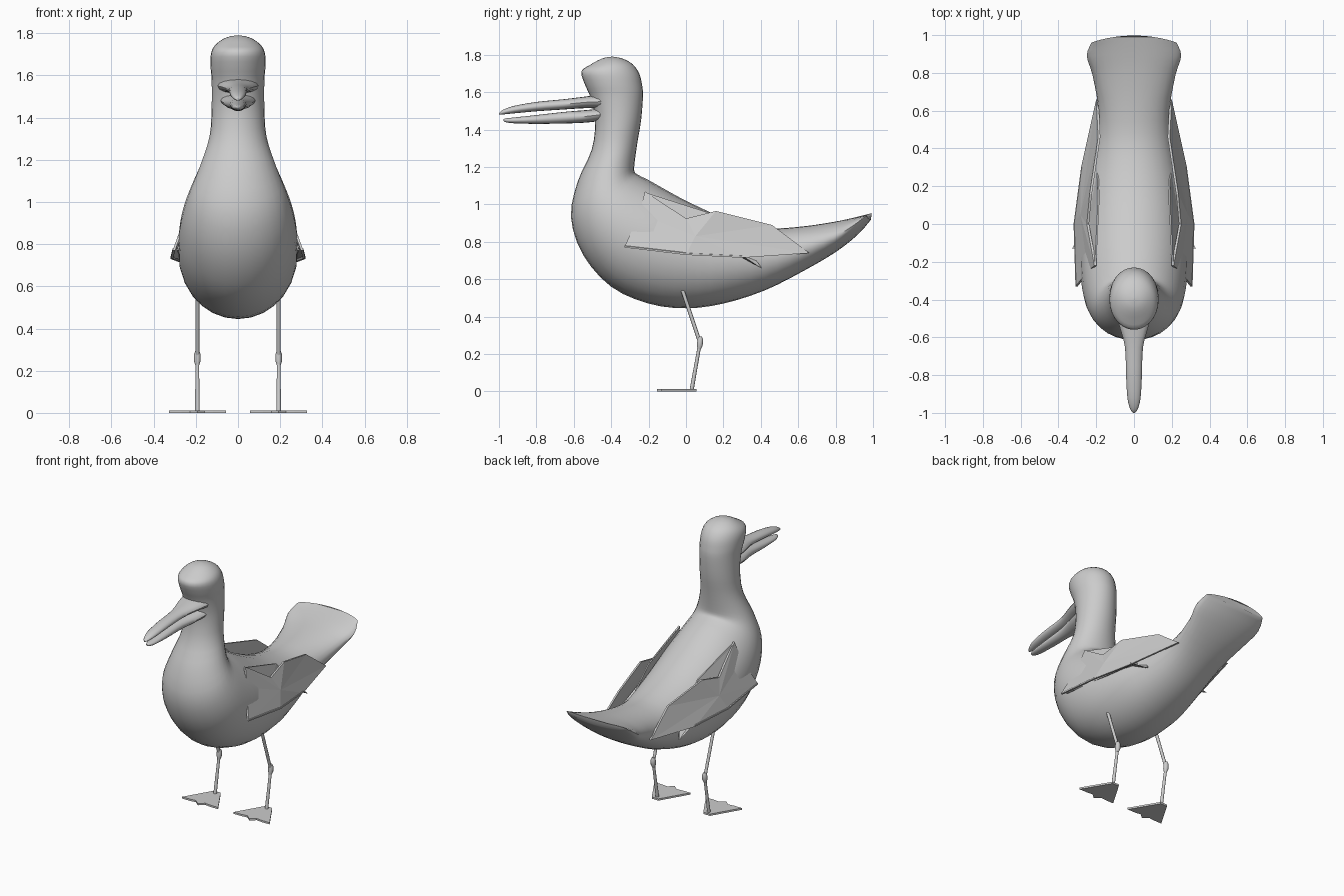
import bpy, bmesh
from math import sin, cos, pi
from mathutils import Vector

if "Cube" in bpy.data.objects:
    bpy.data.objects.remove(bpy.data.objects["Cube"], do_unlink=True)

GREY = (0.6, 0.6, 0.6, 1)
grey = bpy.data.materials.new("plain_grey")
grey.diffuse_color = GREY
grey.use_nodes = True
grey.node_tree.nodes["Principled BSDF"].inputs["Base Color"].default_value = GREY


def finish(bm, name, smooth=None):
    bmesh.ops.recalc_face_normals(bm, faces=bm.faces)
    mesh = bpy.data.meshes.new(name)
    bm.to_mesh(mesh)
    bm.free()
    mesh.materials.append(grey)
    ob = bpy.data.objects.new(name, mesh)
    bpy.context.collection.objects.link(ob)
    if smooth:
        bpy.ops.object.select_all(action='DESELECT')
        ob.select_set(True)
        bpy.context.view_layer.objects.active = ob
        bpy.ops.object.shade_smooth_by_angle(angle=smooth)
    return ob


def spline(rows, steps):
    """Catmull-Rom refinement of a list of number tuples."""
    pts = [Vector(r) for r in rows]
    out = []
    for i in range(len(pts) - 1):
        a, b, c, d = pts[max(i - 1, 0)], pts[i], pts[i + 1], pts[min(i + 2, len(pts) - 1)]
        for k in range(steps):
            t = k / steps
            out.append(0.5 * (2 * b + (c - a) * t + (2 * a - 5 * b + 4 * c - d) * t * t
                              + (3 * b - a - 3 * c + d) * t ** 3))
    return out + [pts[-1]]


def loft(name, sections, sides=28, steps=3, smooth=0.7, bow=0):
    """Skin ellipses given as (upper y, upper z, lower y, lower z, half width)."""
    bm = bmesh.new()
    rings = []
    for uy, uz, ly, lz, w in spline(sections, steps):
        ring = []
        for k in range(sides):
            a = 2 * pi * k / sides
            s = (1 + sin(a)) / 2
            y = ly + (uy - ly) * s
            if y > 0.8:
                y -= bow * cos(a) ** 2 * (y - 0.8) / 0.2
            ring.append(bm.verts.new((w * cos(a), y, lz + (uz - lz) * s)))
        rings.append(ring)
    for r, q in zip(rings, rings[1:]):
        for k in range(sides):
            n = (k + 1) % sides
            bm.faces.new((r[k], r[n], q[n], q[k]))
    bm.faces.new(rings[0])
    bm.faces.new(rings[-1])
    return finish(bm, name, smooth)


def plate(name, points, offset, fan=None):
    """Thin plate: an outline fanned around an optional inner point."""
    bm = bmesh.new()
    v = [bm.verts.new(p) for p in points]
    if fan:
        hub = bm.verts.new(fan)
        faces = [bm.faces.new((hub, v[i], v[(i + 1) % len(v)])) for i in range(len(v))]
    else:
        faces = [bm.faces.new(v)]
    geo = bmesh.ops.extrude_face_region(bm, geom=faces, use_keep_orig=True)["geom"]
    moved = [g for g in geo if isinstance(g, bmesh.types.BMVert)]
    bmesh.ops.translate(bm, verts=moved, vec=offset)
    return finish(bm, name)


def rod(name, a, b, r1, r2, sides=10):
    a, b = Vector(a), Vector(b)
    bm = bmesh.new()
    bmesh.ops.create_cone(bm, cap_ends=True, segments=sides, radius1=r1, radius2=r2,
                          depth=(b - a).length)
    turn = (b - a).to_track_quat('Z', 'Y').to_matrix().to_4x4()
    bm.transform(turn)
    bmesh.ops.translate(bm, verts=bm.verts, vec=(a + b) / 2)
    return finish(bm, name, 0.7)


# Body, from tail through breast and neck to crown
loft("body", [
    (.998, .955, .99, .92, .225), (.9, .93, .92, .84, .25),
    (.78, .905, .8, .745, .22), (.6, .88, .62, .64, .19),
    (.42, .875, .42, .54, .205), (.2, .93, .2, .47, .25),
    (0, 1.02, 0, .445, .275), (-.12, 1.085, -.2, .47, .285),
    (-.2, 1.13, -.4, .56, .28), (-.25, 1.155, -.55, .73, .26),
    (-.275, 1.175, -.615, .93, .225), (-.275, 1.22, -.58, 1.12, .18),
    (-.26, 1.33, -.505, 1.29, .135), (-.24, 1.45, -.485, 1.45, .125),
    (-.23, 1.58, -.51, 1.57, .125), (-.235, 1.64, -.54, 1.64, .13),
    (-.25, 1.7, -.56, 1.71, .128), (-.285, 1.75, -.515, 1.745, .105),
    (-.34, 1.78, -.45, 1.78, .055), (-.39, 1.79, -.4, 1.79, .004)], bow=.035)

# Bill, upper and lower halves
loft("upper_bill", [
    (-.44, 1.59, -.44, 1.51, .1), (-.53, 1.578, -.53, 1.515, .08),
    (-.65, 1.563, -.65, 1.508, .048), (-.8, 1.548, -.8, 1.498, .042),
    (-.92, 1.527, -.92, 1.487, .035), (-.98, 1.505, -.98, 1.481, .02),
    (-1, 1.488, -1, 1.48, .005)], sides=16)
loft("lower_bill", [
    (-.44, 1.515, -.44, 1.45, .085), (-.53, 1.505, -.53, 1.438, .07),
    (-.65, 1.495, -.65, 1.433, .043), (-.8, 1.478, -.8, 1.431, .036),
    (-.92, 1.465, -.92, 1.434, .028), (-.965, 1.46, -.965, 1.44, .014),
    (-.975, 1.455, -.975, 1.448, .004)], sides=16)

for side, s in (("left", 1), ("right", -1)):
    # Folded wing: outer panel, inner panel, underside flap
    outer = [(.21, -.22, 1.07), (.25, 0, .925), (.235, .16, .965), (.19, .46, .89),
             (.2, .66, .74), (.28, .3, .715), (.32, 0, .73), (.31, -.33, .77),
             (.245, -.25, .95)]
    plate(side + "_wing_outer", [(s * x, y, z) for x, y, z in outer],
          (-s * .012, 0, 0), (s * .285, .05, .83))
    inner = [(.208, -.22, 1.065), (.19, .14, .95), (.2, .36, .72), (.24, .41, .655),
             (.265, .31, .72), (.29, -.3, .77)]
    plate(side + "_wing_inner", [(s * x, y, z) for x, y, z in inner],
          (-s * .008, 0, 0), (s * .24, 0, .88))
    flap = [(.31, -.33, .77), (.32, 0, .732), (.28, .3, .717), (.22, .3, .735), (.26, -.28, .8)]
    plate(side + "_wing_flap", [(s * x, y, z) for x, y, z in flap], (0, 0, .008))

    # Leg: thigh, knee and shin
    hip, knee, ankle = (s * .193, -.02, .545), (s * .193, .075, .26), (s * .193, .03, .008)
    rod(side + "_thigh", hip, knee, .01, .01)
    rod(side + "_shin", knee, ankle, .009, .011)
    loft(side + "_knee", [(.06, .29, .085, .295, .01), (.06, .275, .092, .28, .016),
                          (.058, .25, .09, .245, .016), (.06, .23, .08, .225, .01)],
         sides=10, steps=1).location.x = s * .193

    # Webbed foot
    half = [(0, -.155), (.035, -.125), (.075, -.13), (.135, -.13), (.025, .055)]
    web = half + [(-x, y) for x, y in half[:0:-1]]
    plate(side + "_foot", [(s * .193 + x, y, 0) for x, y in web], (0, 0, .012))
